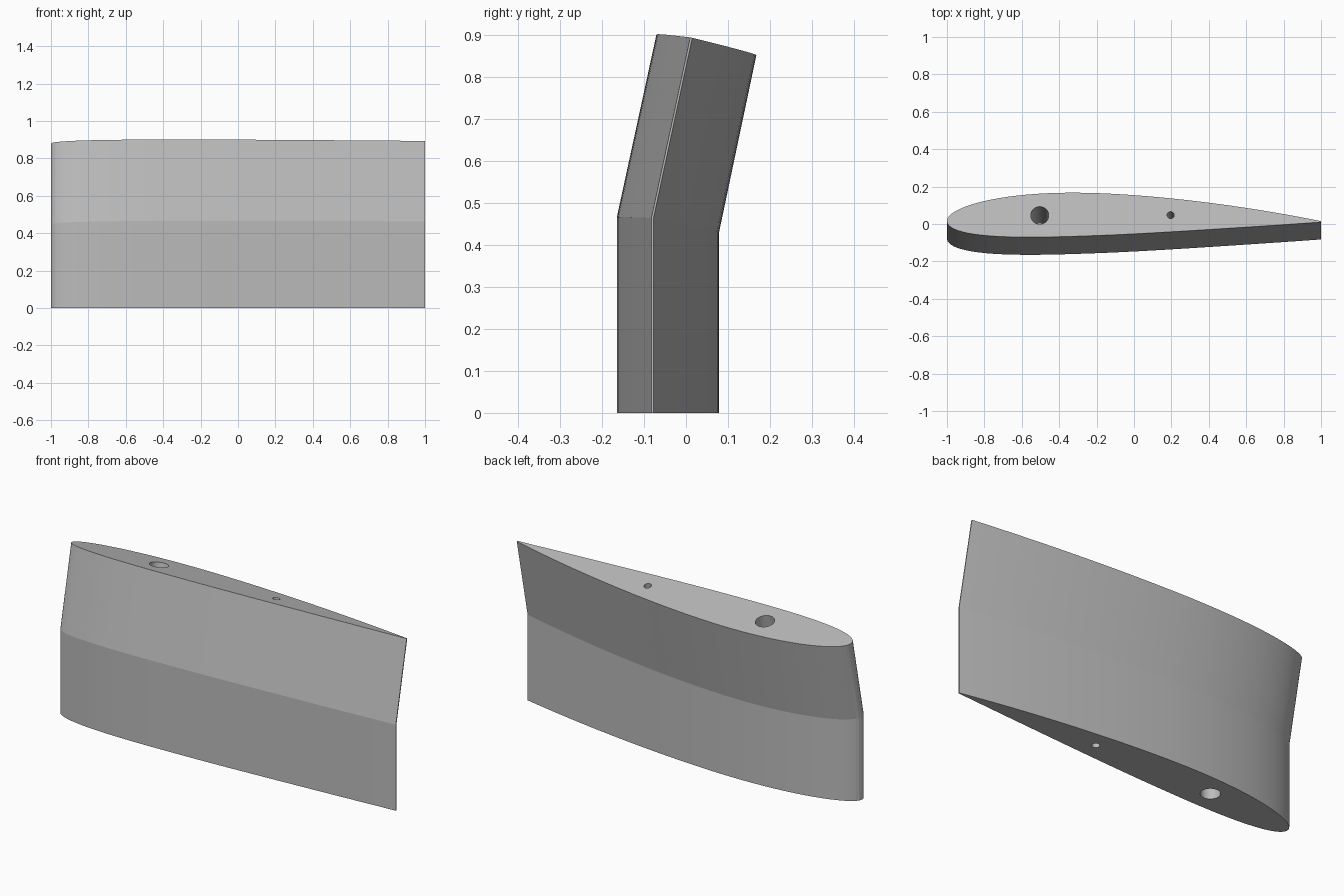
import bpy
import bmesh
import math

cube = bpy.data.objects.get("Cube")
if cube:
    bpy.data.objects.remove(cube, do_unlink=True)

CHORD_Y = -0.08            # chord line of the lower panel
TILT = math.radians(12)    # lean of the upper panel

grey = bpy.data.materials.new("plain_grey")
grey.use_nodes = True
grey.diffuse_color = (0.5, 0.5, 0.5, 1)
grey.node_tree.nodes["Principled BSDF"].inputs["Base Color"].default_value = (0.5, 0.5, 0.5, 1)


def camber(t):
    """Height and slope of the mean line at chord fraction t."""
    m, p = 0.02, 0.4
    d = p * p if t < p else (1 - p) ** 2
    start = 0 if t < p else 1 - 2 * p
    return m / d * (start + 2 * p * t - t * t), 2 * m / d * (p - t)


def surface(t, side):
    """Point on the upper (+1) or lower (-1) skin."""
    half = 0.6 * (0.2969 * math.sqrt(t) - 0.126 * t - 0.3516 * t ** 2
                  + 0.2843 * t ** 3 - 0.1015 * t ** 4)
    y, slope = camber(t)
    a = math.atan(slope)
    return (2 * (t - side * half * math.sin(a)) - 1,
            2 * (y + side * half * math.cos(a)))


def wing_outline(n=48):
    ts = [(1 - math.cos(math.pi * i / n)) / 2 for i in range(n + 1)]
    return ([surface(t, 1) for t in reversed(ts)]
            + [surface(t, -1) for t in ts[1:]])


def hole_outline(t, radius, n=48):
    cy = 2 * camber(t)[0]
    return [(2 * t - 1 + radius * math.cos(2 * math.pi * i / n),
             cy + radius * math.sin(2 * math.pi * i / n)) for i in range(n)]


# Stations from root to tip: lean factor, y shift, height, slope in y, slope in x
STATIONS = [
    (1, 0, 0, 0, 0),
    (1, 0, 0.4417, -0.075, 0.0022),
    (1, 0, 0.4558, -0.155, 0.0072),
    (math.cos(TILT), 0.0925, 0.8865, -math.tan(TILT), 0.0065),
]


def loft(name, outline, overshoot=0):
    """Skin an outline through all stations and cap both ends."""
    bm = bmesh.new()
    rings = []
    for k, (scale, shift, z, slope_y, slope_x) in enumerate(STATIONS):
        extra = {0: -overshoot, len(STATIONS) - 1: overshoot}.get(k, 0)
        lean = math.tan(TILT) * extra if k else 0
        rings.append([bm.verts.new((x, CHORD_Y + shift + y * scale + lean,
                                    z + slope_y * y * scale + slope_x * x + extra))
                      for x, y in outline])
    n = len(outline)
    for a, b in zip(rings, rings[1:]):
        for i in range(n):
            j = (i + 1) % n
            bm.faces.new((a[i], a[j], b[j], b[i]))
    bm.faces.new(list(reversed(rings[0])))
    bm.faces.new(rings[-1])
    bmesh.ops.recalc_face_normals(bm, faces=bm.faces[:])
    mesh = bpy.data.meshes.new(name)
    bm.to_mesh(mesh)
    bm.free()
    mesh.materials.append(grey)
    obj = bpy.data.objects.new(name, mesh)
    bpy.context.collection.objects.link(obj)
    return obj


# Wing segment with a kink at mid span
wing = loft("wing_segment", wing_outline())

# Spar holes that follow the mean line through both panels
for name, t, radius in (("main_spar_hole", 0.248, 0.048),
                        ("rear_spar_hole", 0.598, 0.019)):
    cutter = loft(name, hole_outline(t, radius), 0.02)
    mod = wing.modifiers.new(name, 'BOOLEAN')
    mod.operation = 'DIFFERENCE'
    mod.solver = 'EXACT'
    mod.object = cutter
    bpy.ops.object.select_all(action='DESELECT')
    wing.select_set(True)
    bpy.context.view_layer.objects.active = wing
    bpy.ops.object.modifier_apply(modifier=name)
    bpy.data.objects.remove(cutter, do_unlink=True)

bpy.ops.object.shade_smooth_by_angle(angle=math.radians(8))
